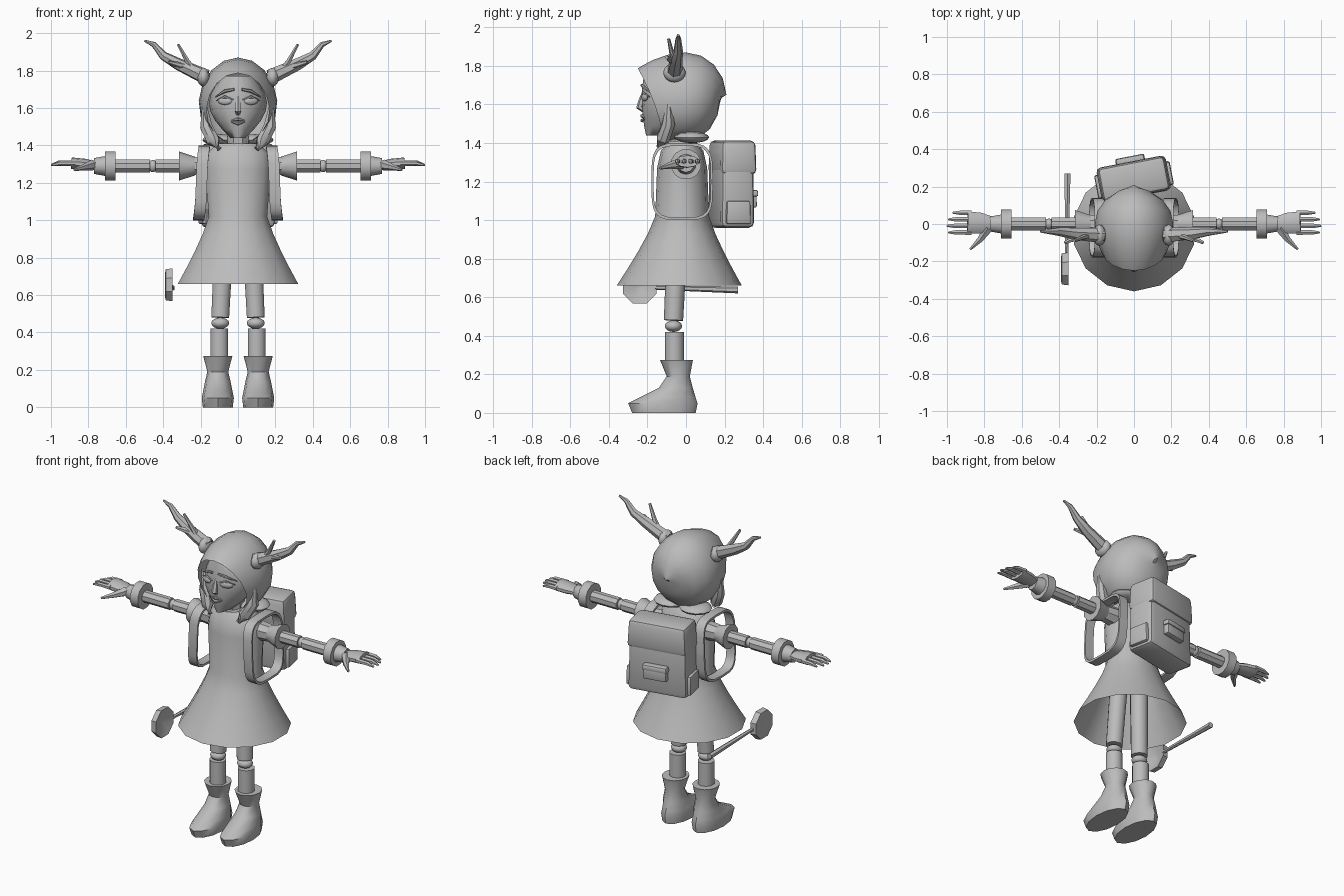
import bpy, bmesh, math
from mathutils import Vector, Matrix

if "Cube" in bpy.data.objects:
    bpy.data.objects.remove(bpy.data.objects["Cube"], do_unlink=True)

GREY = (0.5, 0.5, 0.5, 1)
grey = bpy.data.materials.new("plain grey")
grey.use_nodes = True
grey.diffuse_color = GREY
grey.node_tree.nodes["Principled BSDF"].inputs["Base Color"].default_value = GREY


def finish(name, bm, angle):
    bmesh.ops.recalc_face_normals(bm, faces=bm.faces)
    mesh = bpy.data.meshes.new(name)
    bm.to_mesh(mesh)
    bm.free()
    mesh.materials.append(grey)
    part = bpy.data.objects.new(name, mesh)
    bpy.context.collection.objects.link(part)
    bpy.ops.object.select_all(action="DESELECT")
    part.select_set(True)
    bpy.context.view_layer.objects.active = part
    bpy.ops.object.shade_smooth_by_angle(angle=math.radians(angle))


def loft(name, rings, open_start=False, angle=40):
    """Skin a list of rings that have equal point counts."""
    bm = bmesh.new()
    loops = [[bm.verts.new(point) for point in ring] for ring in rings]
    count = len(loops[0])
    for lower, upper in zip(loops, loops[1:]):
        for i in range(count):
            j = (i + 1) % count
            bm.faces.new((lower[i], lower[j], upper[j], upper[i]))
    if not open_start:
        bm.faces.new(loops[0])
    bm.faces.new(loops[-1])
    finish(name, bm, angle)


def turn(count, phase=0.0):
    return [math.tau * (i + phase) / count for i in range(count)]


def stack(name, levels, centre=0, sides=12, **options):
    """Horizontal ovals given as (z, half width, front y, back y)."""
    rings = []
    for z, width, front, back in levels:
        middle, depth = (front + back) / 2, (back - front) / 2
        rings.append([(centre + width * math.sin(t), middle - depth * math.cos(t), z) for t in turn(sides)])
    loft(name, rings, **options)


def tube(name, points, start, end, bulge=0.0, flat=1.0, sides=8):
    """Sweep an oval along points; radius runs from start to end with a bulge between."""
    points = [Vector(point) for point in points]
    last = len(points) - 1
    rings = []
    for i, point in enumerate(points):
        along = (points[min(i + 1, last)] - points[max(i - 1, 0)]).normalized()
        up = Vector((0, 0, 1)) if abs(along.z) < 0.8 else Vector((0, 1, 0))
        across = along.cross(up).normalized()
        up = across.cross(along)
        radius = start + (end - start) * i / last + bulge * math.sin(math.pi * i / last)
        rings.append([point + radius * (across * math.cos(t) + up * flat * math.sin(t))
                      for t in turn(sides, 0.5)])
    loft(name, rings)


def ball(name, place, size, yaw=0.0):
    bm = bmesh.new()
    matrix = Matrix.Translation(place) @ Matrix.Rotation(yaw, 4, "Z") @ Matrix.Diagonal((*size, 1))
    bmesh.ops.create_uvsphere(bm, u_segments=12, v_segments=8, radius=1, matrix=matrix)
    finish(name, bm, angle=50)


def block(name, place, size, base, bevel=0.01):
    """Bevelled box that narrows slightly upward, placed by the base matrix."""
    bm = bmesh.new()
    bmesh.ops.create_cube(bm, size=1, matrix=Matrix.Diagonal((*size, 1)))
    for vert in bm.verts:
        if vert.co.z > 0:
            vert.co.x *= 0.95
            vert.co.y *= 0.95
    bmesh.ops.bevel(bm, geom=bm.edges[:], offset=bevel, segments=2, affect="EDGES", profile=0.5)
    bm.transform(base @ Matrix.Translation(place))
    finish(name, bm, angle=35)


# Dress: flared skirt open at the hem, then the bodice
dress = []
for step in range(5):
    height = step / 4
    flare = (1 - height) ** 1.2
    dress.append((0.66 + 0.36 * height, 0.16 + 0.17 * flare, -0.16 - 0.2 * flare, 0.12 + 0.17 * flare))
dress += [(1.27, 0.18, -0.15, 0.11), (1.36, 0.17, -0.13, 0.09), (1.41, 0.11, -0.09, 0.05)]
stack("dress", dress, sides=14, open_start=True)
tube("neck", [(0, -0.03, 1.38), (0, -0.04, 1.5)], start=0.06, end=0.06)

# Head, narrow at the chin
head = []
for step in range(8):
    height = step / 7
    full = math.sin(math.pi * (0.08 + 0.75 * height))
    head.append((1.44 + 0.33 * height, 0.155 * full, -0.2 - 0.03 * full, 0.1 * full))
stack("head", head, sides=16, angle=60)

# Nose and lips
tube("nose", [(0, -0.22, 1.67), (0, -0.23, 1.62), (0, -0.24, 1.585), (0, -0.22, 1.57)],
     start=0.006, end=0.012, bulge=0.01, sides=6)
for name, level, middle in (("upper_lip", 1.532, 1.541), ("lower_lip", 1.526, 1.517)):
    tube(name, [(-0.036, -0.215, level), (0, -0.228, middle), (0.036, -0.215, level)],
         start=0.003, end=0.003, bulge=0.007, sides=6)

# Hood: arched sections from the face opening to the back of the head
hood = []
for step in range(9):
    swing = math.pi * (step / 8 - 0.5) * 0.97
    along = math.sin(swing)
    if along < 0:
        width, top, bottom = 1 - 0.2 * along ** 2, 1 - 0.36 * along ** 2, 1
        crown, nape = 0.25 * along, 0.12 * along
    else:
        width = top = bottom = math.cos(swing)
        crown, nape = 0.21 * along, 0.18 * along
    ring = []
    for t in turn(16):
        rise = (1 + math.cos(t)) / 2
        low, high = 1.64 - 0.23 * bottom, 1.64 + 0.23 * top
        ring.append((0.21 * width * math.sin(t) * (1.07 - 0.14 * rise),
                     nape + (crown - nape) * rise ** 1.6,
                     low + (high - low) * rise))
    hood.append(ring)
loft("hood", hood, open_start=True)


def power(value):
    return math.copysign(abs(value) ** 0.5, value)


for sign, side in ((1, "left_"), (-1, "right_")):
    def path(*points):
        return [(sign * x, y, z) for x, y, z in points]

    def place(x, y, z):
        return (sign * x, y, z)

    # Eye with lid and sad brow
    ball(side + "eye", place(0.07, -0.215, 1.637), (0.04, 0.012, 0.02), yaw=sign * 0.35)
    tube(side + "eyelid", path((0.025, -0.226, 1.645), (0.07, -0.222, 1.66), (0.115, -0.19, 1.64)),
         start=0.003, end=0.003, bulge=0.005, sides=6)
    tube(side + "brow", path((0.02, -0.23, 1.7), (0.07, -0.22, 1.69), (0.12, -0.18, 1.66)),
         start=0.007, end=0.003, bulge=0.004, sides=6)

    # Hanging hood flap
    tube(side + "hood_flap", path((0.18, -0.09, 1.62), (0.17, -0.09, 1.5), (0.13, -0.12, 1.42), (0.1, -0.14, 1.38)),
         start=0.012, end=0.015, bulge=0.026)
    ball(side + "hood_hem", place(0.09, 0.03, 1.43), (0.1, 0.09, 0.03))

    # Antler with a tine and a spur
    ball(side + "antler_base", place(0.185, -0.06, 1.765), (0.035, 0.058, 0.05))
    tube(side + "antler", path((0.17, -0.06, 1.765), (0.32, -0.05, 1.835), (0.4, -0.04, 1.88),
                               (0.45, -0.04, 1.94), (0.5, -0.04, 1.96)), start=0.042, end=0.006, sides=7)
    tube(side + "antler_tine", path((0.23, -0.06, 1.79), (0.27, -0.07, 1.85), (0.32, -0.09, 1.94)),
         start=0.02, end=0.008, sides=6)
    tube(side + "antler_spur", path((0.28, -0.06, 1.82), (0.37, -0.1, 1.845)), start=0.022, end=0.009, sides=6)

    # Arm: flared sleeve, two jointed segments and a cuff
    def arm(name, inner, outer, start, end, **options):
        tube(side + name, path((inner, 0, 1.29), (outer, 0, 1.29)), start, end, **options)

    arm("shoulder", 0.14, 0.24, start=0.06, end=0.05)
    arm("sleeve", 0.23, 0.315, start=0.05, end=0.078, sides=10)
    arm("upper_arm", 0.25, 0.44, start=0.037, end=0.037)
    arm("forearm", 0.47, 0.67, start=0.037, end=0.037)
    arm("cuff", 0.655, 0.71, start=0.08, end=0.08, sides=12)
    ball(side + "elbow", place(0.455, 0, 1.29), (0.025, 0.03, 0.033))

    # Hand: wrist, palm, fingers and thumb
    arm("wrist", 0.7, 0.77, start=0.055, end=0.042, sides=10)
    tube(side + "palm", path((0.76, 0, 1.295), (0.82, 0.005, 1.3), (0.89, 0.008, 1.305)),
         start=0.042, end=0.062, bulge=0.006, flat=0.5, sides=10)
    for finger in range(4):
        spread = 0.06 - 0.035 * finger
        tip = 1 - 0.008 * (finger - 2) ** 2
        tube(f"{side}finger_{finger}", path((0.87, spread, 1.305), (tip - 0.04, spread, 1.305), (tip, spread, 1.295)),
             start=0.015, end=0.006, bulge=0.003, sides=6)
    tube(side + "thumb", path((0.78, -0.02, 1.295), (0.82, -0.08, 1.285), (0.875, -0.135, 1.27)),
         start=0.03, end=0.007, sides=6)

    # Jointed leg and boot
    tube(side + "thigh", path((0.07, -0.04, 1), (0.095, -0.065, 0.48)), start=0.055, end=0.05, sides=10)
    ball(side + "knee", place(0.095, -0.065, 0.45), (0.048, 0.045, 0.03))
    tube(side + "shin", path((0.1, -0.06, 0.42), (0.1, -0.06, 0.25)), start=0.05, end=0.05, sides=10)
    stack(side + "boot", [(0, 0.08, -0.28, 0.05), (0.05, 0.086, -0.3, 0.06), (0.08, 0.08, -0.24, 0.05),
                          (0.13, 0.07, -0.14, 0.035), (0.19, 0.056, -0.1, 0.02), (0.275, 0.078, -0.135, 0.036)],
          centre=sign * 0.108)

    # Shoulder strap: flat ribbon on a rounded square loop
    ribbon = []
    for t in turn(24) + [math.tau]:
        ribbon.append([place(0.195 - 0.015 * math.sin(t) + edge, -0.02 + scale * 0.16 * power(math.cos(t)),
                             1.2 + scale * 0.2 * power(math.sin(t)))
                       for edge, scale in ((-0.03, 1), (0.03, 1), (0.03, 0.93), (-0.03, 0.93))])
    loft(side + "strap", ribbon)

# Backpack, turned slightly on the back
pack = Matrix.Translation((0, 0.235, 1.19)) @ Matrix.Rotation(math.radians(11), 4, "Z")
block("backpack", (0, 0, -0.01), (0.38, 0.18, 0.44), pack, bevel=0.03)
block("backpack_flap", (0, 0.006, 0.135), (0.38, 0.19, 0.175), pack, bevel=0.025)
block("back_pocket", (0, 0.1, -0.08), (0.15, 0.045, 0.09), pack)
block("back_pocket_flap", (0, 0.104, -0.05), (0.16, 0.05, 0.035), pack)
for sign, side in ((1, "left_"), (-1, "right_")):
    block(side + "side_pocket", (sign * 0.188, 0, -0.15), (0.035, 0.13, 0.12), pack)

# Spoon beside the skirt: handle and dished bowl
tube("spoon_handle", [(-0.36, -0.16, 0.65), (-0.355, 0.27, 0.638)], start=0.011, end=0.018, sides=6)
bowl = ((-0.374, 0.01), (-0.356, 0.075), (-0.35, 0.095), (-0.386, 0.09), (-0.39, 0.07), (-0.378, 0.01))
loft("spoon_bowl", [[(x, -0.24 + radius * math.cos(t), 0.655 + radius * math.sin(t)) for t in turn(8, 0.5)]
                    for x, radius in bowl], angle=30)
